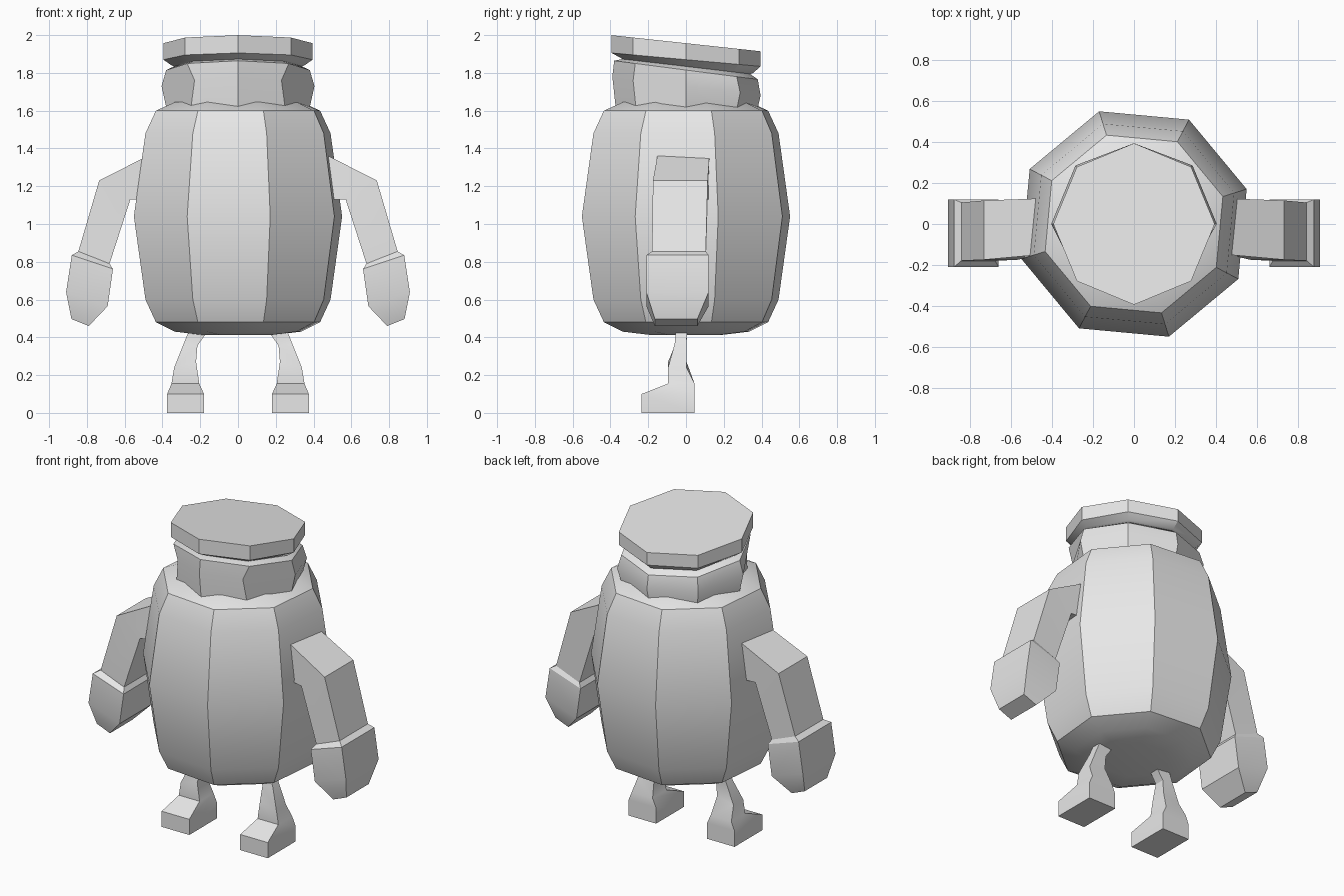
import bpy, bmesh, math

if "Cube" in bpy.data.objects:
    bpy.data.objects.remove(bpy.data.objects["Cube"])

grey = bpy.data.materials.new("plain_grey")
grey.diffuse_color = (0.8, 0.8, 0.8, 1)
grey.use_nodes = True
grey.node_tree.nodes["Principled BSDF"].inputs["Base Color"].default_value = grey.diffuse_color


def loft(name, rings):
    """Skin a list of equal-length vertex rings and cap both ends."""
    bm = bmesh.new()
    vs = [[bm.verts.new(p) for p in ring] for ring in rings]
    n = len(vs[0])
    for a, b in zip(vs, vs[1:]):
        for i in range(n):
            j = (i + 1) % n
            bm.faces.new((a[i], a[j], b[j], b[i]))
    bm.faces.new(vs[0][::-1])
    bm.faces.new(vs[-1])
    bmesh.ops.recalc_face_normals(bm, faces=bm.faces)
    mesh = bpy.data.meshes.new(name)
    bm.to_mesh(mesh)
    bm.free()
    mesh.materials.append(grey)
    ob = bpy.data.objects.new(name, mesh)
    bpy.context.collection.objects.link(ob)
    bpy.ops.object.select_all(action='DESELECT')
    ob.select_set(True)
    bpy.context.view_layer.objects.active = ob
    bpy.ops.object.shade_smooth_by_angle(angle=math.radians(30))
    return ob


def octagon(r, z, tilt=0.0, turn=0.0):
    """Eight-sided ring; tilt slopes its height along y."""
    ring = []
    for k in range(8):
        a = math.radians(turn + 45 * k)
        x, y = r * math.cos(a), r * math.sin(a)
        ring.append((x, y, z + tilt * y))
    return ring


# Barrel body
profile = [(0.20, 0.413), (0.35, 0.43), (0.455, 0.48), (0.513, 0.60), (0.577, 1.04),
           (0.513, 1.48), (0.455, 1.60), (0.35, 1.645), (0.20, 1.66)]
loft("body", [octagon(r, z, turn=17.2) for r, z in profile])

# Head, with the two front corners pinched in at mid height
mid = octagon(0.405, 1.73, -0.12)
for k, sx in ((5, -1), (7, 1)):
    mid[k] = (0.23 * sx, -0.28, 1.76)
mid[6] = (0, -0.39, 1.78)
mid[2] = (0, 0.395, 1.68)
loft("head", [octagon(0.365, 1.55), mid, octagon(0.38, 1.815, -0.13),
              octagon(0.33, 1.838, -0.11)])

# Tilted lid
loft("lid", [octagon(0.33, 1.83, -0.12), octagon(0.355, 1.842, -0.12),
             octagon(0.395, 1.87, -0.09), octagon(0.395, 1.957, -0.108)])


# Limb sections: outer x, z, inner x, z, front y, back y
ARM = [(0.46, 1.37, 0.46, 1.13, -0.15, 0.125),
       (0.735, 1.23, 0.57, 1.13, -0.175, 0.115),
       (0.845, 0.855, 0.68, 0.79, -0.18, 0.105)]
HAND = [(0.845, 0.855, 0.68, 0.79, -0.18, 0.105),
        (0.88, 0.835, 0.662, 0.762, -0.21, 0.12),
        (0.91, 0.64, 0.69, 0.565, -0.21, 0.12),
        (0.882, 0.497, 0.79, 0.46, -0.165, 0.06)]
LEG = [(0.235, 0.50, 0.12, 0.47, -0.055, 0.005),
       (0.262, 0.43, 0.166, 0.425, -0.055, 0.005),
       (0.288, 0.365, 0.215, 0.355, -0.06, 0.003),
       (0.338, 0.24, 0.222, 0.27, -0.095, 0.003),
       (0.352, 0.155, 0.205, 0.155, -0.095, 0.045),
       (0.375, 0.10, 0.18, 0.10, -0.235, 0.045),
       (0.375, 0.0, 0.18, 0.0, -0.235, 0.045)]

# Arms, hands and legs on both sides
for side, s in (("right", 1), ("left", -1)):
    for part, sections in (("arm", ARM), ("hand", HAND), ("leg", LEG)):
        loft(f"{side}_{part}",
             [[(s * xo, y0, zo), (s * xo, y1, zo), (s * xi, y1, zi), (s * xi, y0, zi)]
              for xo, zo, xi, zi, y0, y1 in sections])
